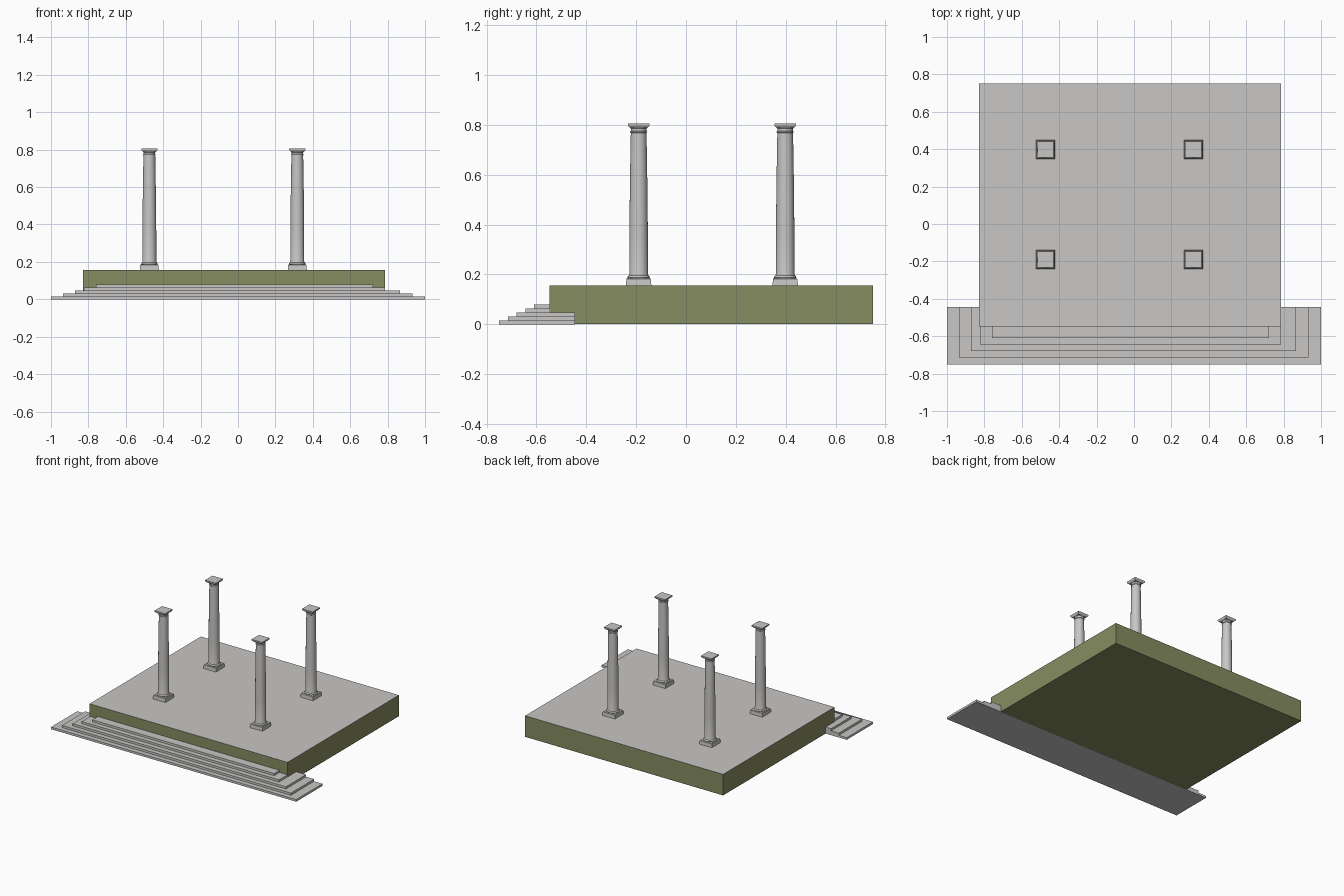
import bpy, bmesh, math

if "Cube" in bpy.data.objects:
    bpy.data.objects.remove(bpy.data.objects["Cube"])


def material(name, rgb):
    m = bpy.data.materials.new(name)
    m.diffuse_color = (*rgb, 1)
    m.use_nodes = True
    m.node_tree.nodes["Principled BSDF"].inputs["Base Color"].default_value = m.diffuse_color
    return m


stone = material("pale stone", (0.58, 0.57, 0.555))
olive = material("olive green", (0.24, 0.265, 0.12))


def add_object(name, bm, mats):
    bmesh.ops.recalc_face_normals(bm, faces=bm.faces)
    me = bpy.data.meshes.new(name)
    bm.to_mesh(me)
    bm.free()
    for m in mats:
        me.materials.append(m)
    ob = bpy.data.objects.new(name, me)
    bpy.context.collection.objects.link(ob)
    return ob


def loft(bm, rings):
    """Closed solid through a list of vertex rings."""
    vs = [[bm.verts.new(p) for p in r] for r in rings]
    n = len(vs[0])
    for a, b in zip(vs, vs[1:]):
        for i in range(n):
            j = (i + 1) % n
            bm.faces.new((a[i], a[j], b[j], b[i]))
    bm.faces.new(vs[0][::-1])
    bm.faces.new(vs[-1])


def rect(x0, x1, y0, y1, z):
    return [(x0, y0, z), (x1, y0, z), (x1, y1, z), (x0, y1, z)]


def square(h, z):
    return rect(-h, h, -h, h, z)


def circle(r, z, n=24):
    return [(r * math.cos(2 * math.pi * i / n), r * math.sin(2 * math.pi * i / n), z)
            for i in range(n)]


# Platform: olive block with a stone floor on top
bm = bmesh.new()
loft(bm, [rect(-0.828, 0.787, -0.547, 0.75, z) for z in (0.0006, 0.156)])
platform = add_object("platform", bm, [olive, stone])
for p in platform.data.polygons:
    p.material_index = 1 if p.normal.z > 0.5 else 0

# Front steps, each narrower and further back
spans = [(-1, 1), (-0.935, 0.932), (-0.872, 0.867), (-0.823, 0.786), (-0.76, 0.722)]
for i, (x0, x1) in enumerate(spans):
    bm = bmesh.new()
    y0 = -0.75 + 0.035 * i
    loft(bm, [rect(x0, x1, y0, -0.445, z) for z in (0.016 * i, 0.016 * (i + 1))])
    add_object(f"step_{i + 1}", bm, [stone])

# Column: square plinth, turned shaft, square cap
bm = bmesh.new()
loft(bm, [square(0.051, 0.155), square(0.049, 0.182), square(0.046, 0.185)])
profile = [(0.042, 0.184), (0.045, 0.188), (0.043, 0.193), (0.039, 0.196),
           (0.037, 0.203), (0.037, 0.36), (0.0355, 0.52), (0.0335, 0.66),
           (0.0315, 0.768), (0.034, 0.770), (0.034, 0.774), (0.0315, 0.776),
           (0.0315, 0.785), (0.036, 0.790), (0.040, 0.796)]
loft(bm, [circle(r, z) for r, z in profile])
loft(bm, [square(0.034, 0.788), square(0.042, 0.796), square(0.043, 0.798),
          square(0.043, 0.806)])
column = add_object("column_1", bm, [stone])
bpy.context.view_layer.objects.active = column
column.select_set(True)
bpy.ops.object.shade_smooth_by_angle(angle=math.radians(30))

# Four columns
spots = [(x, y) for x in (-0.474, 0.317) for y in (-0.19, 0.398)]
for i, (x, y) in enumerate(spots):
    ob = column
    if i:
        ob = column.copy()
        ob.name = f"column_{i + 1}"
        bpy.context.collection.objects.link(ob)
    ob.location = (x, y, 0)
